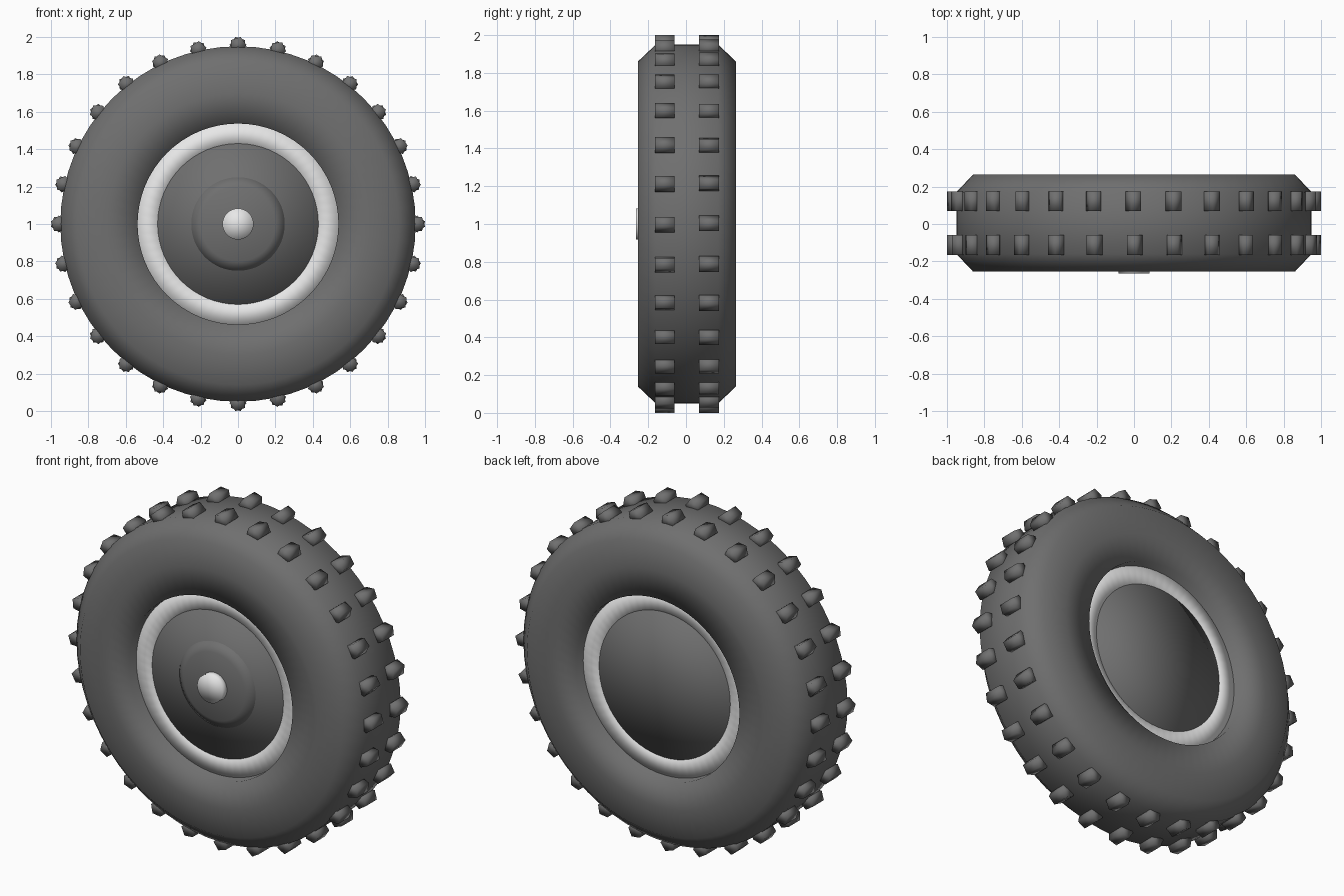
import bpy, bmesh, math
from mathutils import Vector

if "Cube" in bpy.data.objects:
    bpy.data.objects.remove(bpy.data.objects["Cube"])

CZ = 1.0  # axle height


def material(name, v):
    m = bpy.data.materials.new(name)
    m.diffuse_color = (v, v, v, 1)
    m.use_nodes = True
    m.node_tree.nodes["Principled BSDF"].inputs["Base Color"].default_value = m.diffuse_color
    return m


rubber = material("dark_grey", 0.16)
metal = material("light_grey", 0.8)


def finish(bm, name, mat):
    bmesh.ops.recalc_face_normals(bm, faces=bm.faces)
    me = bpy.data.meshes.new(name)
    bm.to_mesh(me)
    bm.free()
    for p in me.polygons:
        p.use_smooth = True
    me.materials.append(mat)
    ob = bpy.data.objects.new(name, me)
    bpy.context.collection.objects.link(ob)
    return ob


def lathe(name, profile, mat, closed=False, seg=64):
    """Spin (radius, y) points around the axle; radius 0 becomes a pole."""
    bm = bmesh.new()
    rings = []
    for r, y in profile:
        if r == 0:
            rings.append([bm.verts.new((0, y, CZ))] * seg)
        else:
            rings.append([bm.verts.new((r * math.sin(2 * math.pi * i / seg), y,
                                        CZ + r * math.cos(2 * math.pi * i / seg)))
                          for i in range(seg)])
    pairs = list(zip(rings, rings[1:]))
    if closed:
        pairs.append((rings[-1], rings[0]))
    for a, b in pairs:
        for i in range(seg):
            j = (i + 1) % seg
            quad = list(dict.fromkeys((a[i], a[j], b[j], b[i])))
            bm.faces.new(quad)
    return finish(bm, name, mat)


# Tyre carcass with chamfered shoulders
lathe("tyre", [(0.537, -0.255), (0.70, -0.255), (0.86, -0.255), (0.95, -0.16),
               (0.95, 0.17), (0.86, 0.265), (0.70, 0.265), (0.537, 0.265)],
      rubber, closed=True)

# Rim drum, seen as a light ring inside the tyre
lathe("rim", [(0.41, -0.188), (0.545, -0.188), (0.545, 0.198), (0.41, 0.198)],
      metal, closed=True)

# Wheel disc, softly shaded on both sides
lathe("wheel_disc", [(0, -0.192), (0.43, -0.192), (0.43, 0.202), (0, 0.202)], rubber)

# Raised hub and axle cap on the front
lathe("hub", [(0, -0.222), (0.20, -0.222), (0.25, -0.192), (0.25, -0.17), (0, -0.17)], rubber)
lathe("axle_cap", [(0, -0.265), (0.083, -0.265), (0.083, -0.20), (0, -0.20)], metal, seg=32)


# Tread: two rows of five-sided knobs
def knob_row(name, y0, y1, twist, count=28, size=0.045):
    bm = bmesh.new()
    centre = 1.0 - size * math.cos(twist)
    for k in range(count):
        a = 2 * math.pi * k / count
        c = Vector((centre * math.sin(a), 0, CZ + centre * math.cos(a)))
        ends = []
        for y in (y0, y1):
            ends.append([bm.verts.new((c.x + size * math.sin(a + twist + t), y,
                                       c.z + size * math.cos(a + twist + t)))
                         for t in (2 * math.pi * i / 5 for i in range(5))])
        f, b = ends
        bm.faces.new(f)
        bm.faces.new(b[::-1])
        for i in range(5):
            j = (i + 1) % 5
            bm.faces.new((f[i], b[i], b[j], f[j]))
    return finish(bm, name, rubber)


knob_row("front_tread_knobs", -0.165, -0.06, math.radians(18))
knob_row("back_tread_knobs", 0.07, 0.175, math.radians(-18))
